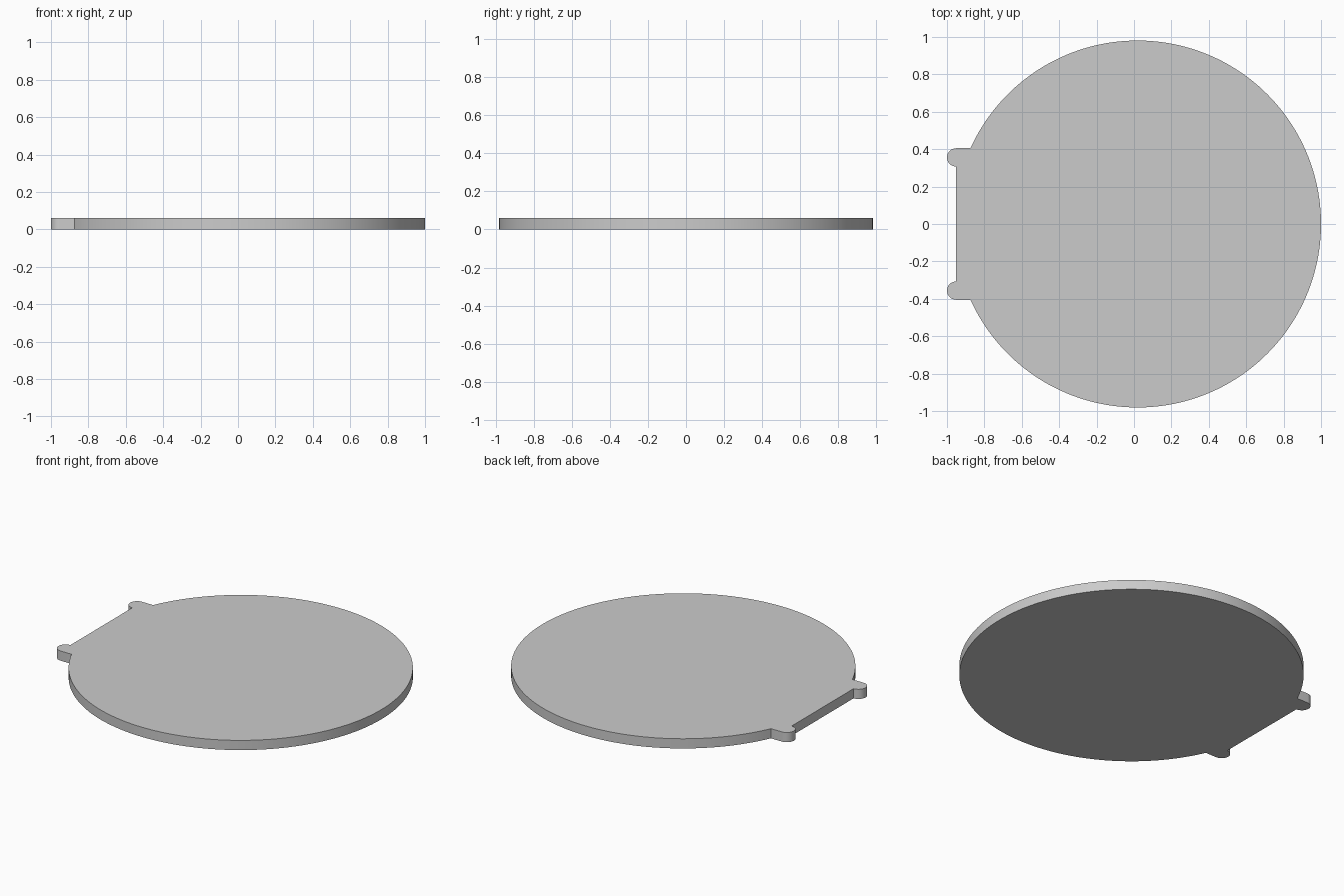
import bpy, bmesh
from math import sin, cos, pi, asin

if "Cube" in bpy.data.objects:
    bpy.data.objects.remove(bpy.data.objects["Cube"])

R, CX = 0.981, 0.019          # disc radius and centre
TY, TR, TX = 0.356, 0.049, -0.951   # tab centre line, tip radius, tip centre
H = 0.061


def arc(cx, cy, r, a0, a1, n):
    return [(cx + r * cos(a0 + (a1 - a0) * i / n),
             cy + r * sin(a0 + (a1 - a0) * i / n)) for i in range(n + 1)]


# Outline: large arc, upper tab tip, flat edge, lower tab tip
end = pi - asin((TY + TR) / R)
outline = arc(CX, 0, R, -end, end, 160)
outline += arc(TX, TY, TR, pi / 2, 3 * pi / 2, 16)
outline += arc(TX, -TY, TR, pi / 2, 3 * pi / 2, 16)

# Extrude the outline into a plate
bm = bmesh.new()
face = bm.faces.new([bm.verts.new((x, y, 0)) for x, y in outline])
ext = bmesh.ops.extrude_face_region(bm, geom=[face], use_keep_orig=True)
top = [g for g in ext["geom"] if isinstance(g, bmesh.types.BMVert)]
bmesh.ops.translate(bm, verts=top, vec=(0, 0, H))
bmesh.ops.recalc_face_normals(bm, faces=bm.faces)
mesh = bpy.data.meshes.new("round_plate")
bm.to_mesh(mesh)
bm.free()
plate = bpy.data.objects.new("round_plate", mesh)
bpy.context.collection.objects.link(plate)

# Smooth rim with sharp edges
bpy.context.view_layer.objects.active = plate
plate.select_set(True)
bpy.ops.object.shade_smooth_by_angle(angle=pi / 6)
